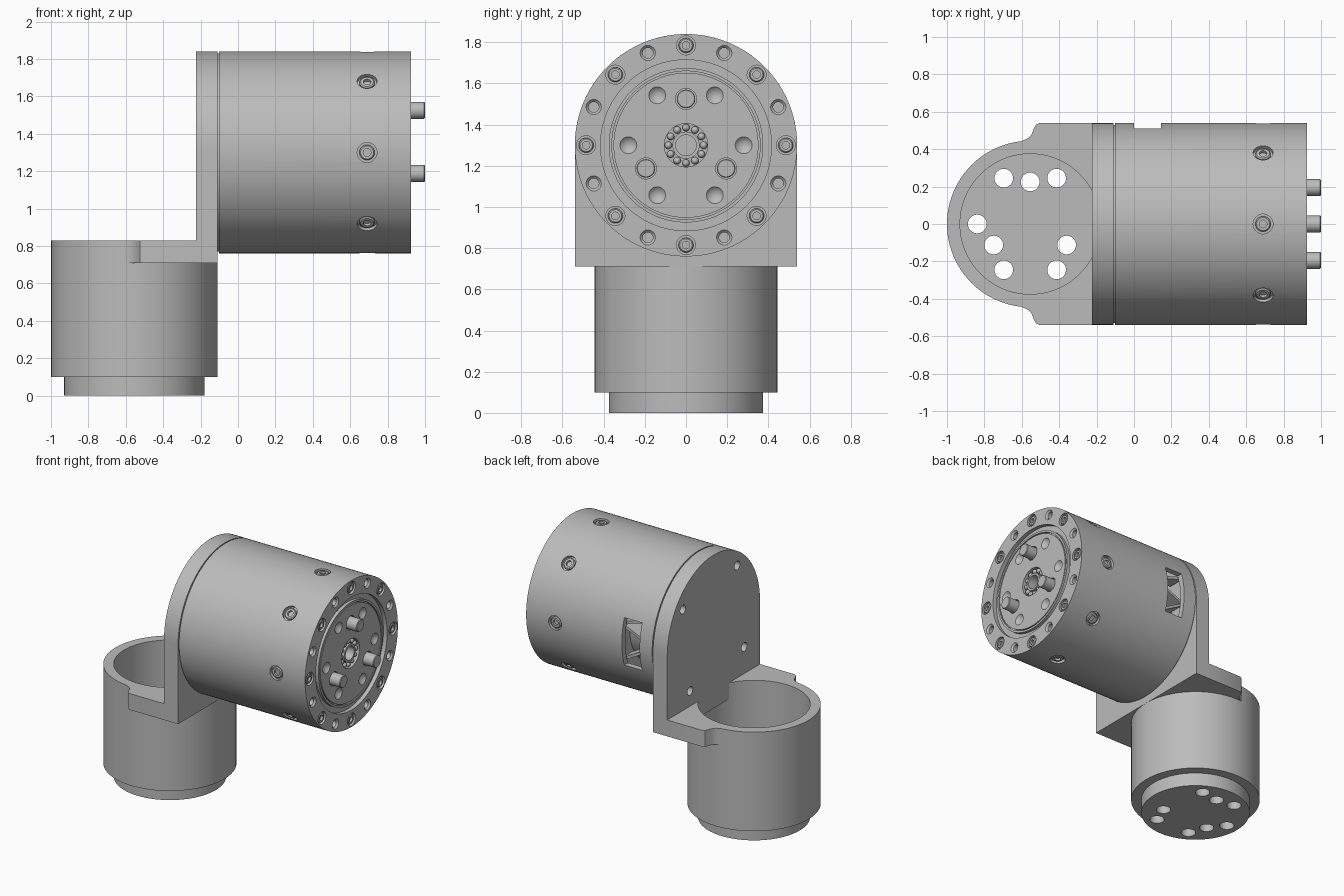
import bpy, bmesh
from math import pi, sin, cos, radians
from mathutils import Matrix, Vector

if "Cube" in bpy.data.objects:
    bpy.data.objects.remove(bpy.data.objects["Cube"])

grey = bpy.data.materials.new("machined_grey")
grey.use_nodes = True
GREY = (0.5, 0.5, 0.5, 1)
grey.diffuse_color = GREY
grey.node_tree.nodes["Principled BSDF"].inputs["Base Color"].default_value = GREY

CUP_X = -0.555
AXIS_Z = 1.3
FACE_X = 0.925
BODY_R = 0.54
X, Z = Vector((1, 0, 0)), Vector((0, 0, 1))


def place(loc, axis):
    """Matrix moving local z onto an axis at a location."""
    return Matrix.Translation(loc) @ axis.to_track_quat('Z', 'Y').to_matrix().to_4x4()


def lathe(bm, profile, matrix, segs=32):
    """Add a closed (radius, height) outline turned about its axis."""
    part = bmesh.new()
    vs = [part.verts.new((r, 0, h)) for r, h in profile]
    for a, b in zip(vs, vs[1:]):
        part.edges.new((a, b))
    bmesh.ops.spin(part, geom=part.verts[:] + part.edges[:], cent=(0, 0, 0),
                   axis=(0, 0, 1), angle=2 * pi, steps=segs)
    bmesh.ops.remove_doubles(part, verts=part.verts, dist=1e-5)
    bmesh.ops.recalc_face_normals(part, faces=part.faces)
    bmesh.ops.transform(part, matrix=matrix, verts=part.verts)
    mesh = bpy.data.meshes.new("temp")
    part.to_mesh(mesh)
    part.free()
    bm.from_mesh(mesh)
    bpy.data.meshes.remove(mesh)


def rod(bm, r, low, high, matrix, segs=32):
    lathe(bm, [(0, low), (r, low), (r, high), (0, high)], matrix, segs)


def prism(bm, outline, offset):
    """Extrude a flat outline of 3D points."""
    face = bm.faces.new([bm.verts.new(p) for p in outline])
    ext = bmesh.ops.extrude_face_region(bm, geom=[face])
    bmesh.ops.translate(bm, vec=offset,
                        verts=[v for v in ext["geom"] if isinstance(v, bmesh.types.BMVert)])
    bmesh.ops.recalc_face_normals(bm, faces=bm.faces)


def box(bm, size, loc, tilt=0):
    bmesh.ops.create_cube(bm, size=1, matrix=Matrix.Translation(loc)
                          @ Matrix.Rotation(tilt, 4, 'Y') @ Matrix.Diagonal((*size, 1)))


def finish(name, bm):
    mesh = bpy.data.meshes.new(name)
    bm.to_mesh(mesh)
    bm.free()
    mesh.materials.append(grey)
    ob = bpy.data.objects.new(name, mesh)
    bpy.context.collection.objects.link(ob)
    return ob


def cut(ob, bm):
    """Subtract the shapes in bm from an object."""
    cutter = finish("cutter", bm)
    cutter.hide_render = True
    mod = ob.modifiers.new("cut", 'BOOLEAN')
    mod.operation, mod.solver, mod.object = 'DIFFERENCE', 'EXACT', cutter
    bpy.context.view_layer.objects.active = ob
    bpy.ops.object.modifier_apply(modifier=mod.name)
    bpy.data.objects.remove(cutter)


def polar(r, degrees, x=FACE_X):
    """Point on a plane square to the motor axis."""
    a = radians(degrees)
    return Vector((x, r * cos(a), AXIS_Z + r * sin(a)))


def screw_head(bm, r, matrix):
    lathe(bm, [(0, -0.04), (r, -0.04), (r, -0.006), (r * 0.85, 0), (r * 0.5, 0),
               (r * 0.5, -0.02), (0, -0.02)], matrix, 24)


# Lower cup with stepped base
cup_at = Matrix.Translation((CUP_X, 0, 0))
bm = bmesh.new()
lathe(bm, [(0, 0), (0.375, 0), (0.375, 0.1), (0.445, 0.1), (0.445, 0.83),
           (0.375, 0.83), (0.375, 0.12), (0, 0.12)], cup_at, 96)
cup = finish("lower_cup", bm)
holes = bmesh.new()
for r, angles in ((0.283, (60, 120, 180, 240, 300)), (0.225, (90, 210, 330))):
    for a in angles:
        at = (CUP_X + r * cos(radians(a)), r * sin(radians(a)), 0)
        rod(holes, 0.05, -0.05, 0.2, Matrix.Translation(at))
cut(cup, holes)

# Flange joining the cup to the upright plate
half = [(-0.225, 0.54), (-0.505, 0.54), (-0.525, 0.53), (-0.536, 0.51),
        (-0.547, 0.48), (-0.567, 0.458), (-0.61, 0.44)]
outline = half + [(x, -y) for x, y in reversed(half)]
bm = bmesh.new()
prism(bm, [(x, y, 0.71) for x, y in outline], (0, 0, 0.12))
flange = finish("flange", bm)
bore = bmesh.new()
rod(bore, 0.376, 0.5, 1, cup_at, 96)
cut(flange, bore)

# Upright plate with round top
bm = bmesh.new()
arch = [polar(BODY_R, a * 3, -0.225) for a in range(61)]
prism(bm, [(-0.225, 0.54, 0.71)] + arch + [(-0.225, -0.54, 0.71)], (0.115, 0, 0))
plate = finish("upright_plate", bm)
holes = bmesh.new()
for k in range(4):
    rod(holes, 0.032, -0.05, 0.08, place(polar(0.45, 37.5 + 90 * k, -0.225), X))
cut(plate, holes)

# Motor housing with ringed end face
motor_at = place((0, 0, AXIS_Z), X)
bm = bmesh.new()
lathe(bm, [(0, -0.11), (0.53, -0.11), (0.53, -0.102), (BODY_R, -0.102),
           (BODY_R, FACE_X), (0.415, FACE_X), (0.415, 0.895), (0.375, 0.895),
           (0.375, 0.918), (0.36, 0.918), (0.36, 0.905), (0.352, 0.905),
           (0.352, 0.918), (0.105, 0.918), (0.105, 0.885), (0.05, 0.885),
           (0.05, 0.84), (0, 0.84)], motor_at, 128)
housing = finish("motor_housing", bm)

# Hollow behind the side window, then the window itself
bm = bmesh.new()
lathe(bm, [(0.34, -0.06), (0.5, -0.06), (0.5, 0.22), (0.34, 0.22), (0.34, -0.06)],
      motor_at, 96)
cut(housing, bm)
bm = bmesh.new()
box(bm, (0.145, 0.2, 0.35), (0.0725, 0.52, AXIS_Z))
cut(housing, bm)
bm = bmesh.new()
for z, tilt in ((-0.1, 0.5), (0.04, -0.4), (0.14, 0.3)):
    box(bm, (0.26, 0.12, 0.02), (0.08, 0.4, AXIS_Z + z), tilt)
finish("window_ribs", bm)

# Holes and screws on the end face and round the side
holes, heads = bmesh.new(), bmesh.new()
for k in range(16):
    at = place(polar(0.485, 22.5 * k), X)
    if k % 2:
        lathe(holes, [(0, -0.07), (0.025, -0.07), (0.025, -0.012), (0.04, 0.003),
                      (0.04, 0.05), (0, 0.05)], at)
    else:
        rod(holes, 0.046, -0.02, 0.05, at)
        screw_head(heads, 0.036, at @ Matrix.Translation((0, 0, -0.004)))
        out = polar(1, 22.5 * k, 0) - Vector((0, 0, AXIS_Z))
        side = place(polar(BODY_R, 22.5 * k, 0.69), out)
        rod(holes, 0.053, -0.022, 0.05, side)
        screw_head(heads, 0.041, side @ Matrix.Translation((0, 0, -0.006)))
for k in range(6):
    lathe(holes, [(0, -0.05), (0.042, -0.006), (0.042, 0.05), (0, 0.05)],
          place(polar(0.28, 60 * k), X))

# Drive pins in their sockets
pins = bmesh.new()
for k in range(3):
    at = place(polar(0.225, 90 + 120 * k), X)
    rod(holes, 0.051, -0.035, 0.05, at)
    lathe(pins, [(0, -0.05), (0.045, -0.05), (0.045, 0.07), (0.041, 0.074), (0, 0.074)], at)
cut(housing, holes)
finish("screw_heads", heads)
finish("drive_pins", pins)

# Central bearing: sleeve and balls
bm = bmesh.new()
lathe(bm, [(0.05, 0.86), (0.066, 0.86), (0.066, 0.912), (0.05, 0.912), (0.05, 0.86)], motor_at)
for k in range(12):
    bmesh.ops.create_uvsphere(bm, u_segments=12, v_segments=8, radius=0.018,
                              matrix=Matrix.Translation(polar(0.086, 30 * k, 0.895)))
finish("centre_bearing", bm)

# Smooth round surfaces, keeping edges crisp
for ob in bpy.context.scene.objects:
    if ob.type == 'MESH' and grey.name in ob.data.materials:
        bpy.ops.object.select_all(action='DESELECT')
        ob.select_set(True)
        bpy.context.view_layer.objects.active = ob
        bpy.ops.object.shade_smooth_by_angle(angle=radians(30))
